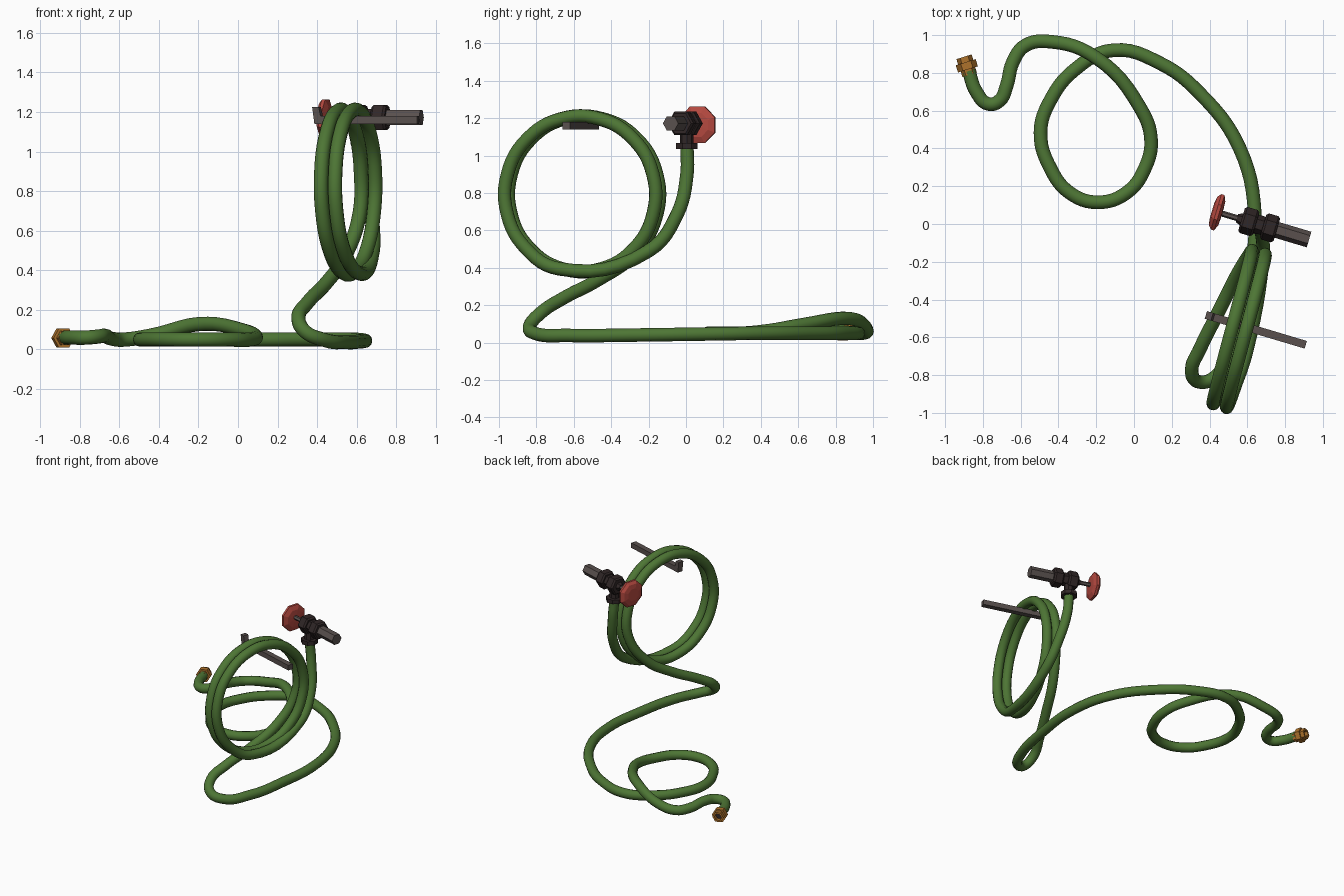
import bpy, bmesh, math
from mathutils import Vector, Matrix

old = bpy.data.objects.get("Cube")
if old:
    bpy.data.objects.remove(old, do_unlink=True)


def material(name, rgb):
    m = bpy.data.materials.new(name)
    m.use_nodes = True
    m.diffuse_color = (*rgb, 1)
    m.node_tree.nodes["Principled BSDF"].inputs["Base Color"].default_value = (*rgb, 1)
    return m


GREEN = material("hose green", (0.075, 0.18, 0.035))
RED = material("handle red", (0.45, 0.065, 0.05))
IRON = material("dark iron", (0.03, 0.02, 0.02))
STEEL = material("grey steel", (0.10, 0.08, 0.075))
BRASS = material("brass", (0.42, 0.17, 0.025))


def finish(name, bm, mat, matrix):
    bmesh.ops.recalc_face_normals(bm, faces=bm.faces)
    mesh = bpy.data.meshes.new(name)
    bm.to_mesh(mesh)
    bm.free()
    mesh.materials.append(mat)
    ob = bpy.data.objects.new(name, mesh)
    ob.matrix_world = matrix
    bpy.context.collection.objects.link(ob)
    return ob


def frame(origin, axis):
    return Matrix.Translation(origin) @ axis.to_track_quat('Z', 'Y').to_matrix().to_4x4()


def turned(name, profile, sides, origin, axis, mat, phase=0.0):
    """Faceted solid: profile of (distance along axis, radius)."""
    bm = bmesh.new()
    rings = []
    for s, r in profile:
        rings.append([bm.verts.new((r * math.cos(phase + math.tau * i / sides),
                                    r * math.sin(phase + math.tau * i / sides), s))
                      for i in range(sides)])
    for a, b in zip(rings, rings[1:]):
        for i in range(sides):
            j = (i + 1) % sides
            bm.faces.new((a[i], a[j], b[j], b[i]))
    bm.faces.new(rings[0])
    bm.faces.new(rings[-1])
    return finish(name, bm, mat, frame(origin, axis))


# Shared direction of tap, hook and coil axis
AXIS = Vector((0.958, -0.286, 0)).normalized()
ACROSS = Vector((-AXIS.y, AXIS.x, 0))
UP = Vector((0, 0, 1))

# Hose: drop from the tap
path = [(0.625, 0.005, 1.05), (0.64, 0.005, 0.9), (0.675, -0.05, 0.68), (0.68, -0.2, 0.49)]

# Hose: two turns of coil hanging on the hook
FIRST, LAST = -105, -735
for k in range(22):
    t = k / 21
    a = math.radians(FIRST + (LAST - FIRST) * t)
    centre = Vector((0.625 - 0.125 * t, -0.575 + 0.035 * t, 0.795))
    path.append(centre + 0.415 * (ACROSS * math.cos(a) + UP * math.sin(a)))

# Hose: fall from the coil and turn on the floor
path += [(0.54, -0.28, 0.47), (0.445, -0.47, 0.335), (0.35, -0.66, 0.235),
         (0.305, -0.775, 0.16), (0.34, -0.835, 0.09), (0.43, -0.81, 0.05),
         (0.54, -0.62, 0.038), (0.61, -0.3, 0.04), (0.64, 0.05, 0.045)]

# Hose: floor sweep, loop crossing over itself, and end bend
path += [(0.56, 0.4, 0.05), (0.35, 0.69, 0.05), (0.14, 0.85, 0.05), (-0.11, 0.92, 0.05),
         (-0.31, 0.82, 0.05), (-0.44, 0.66, 0.05), (-0.495, 0.485, 0.05),
         (-0.44, 0.29, 0.05), (-0.34, 0.165, 0.05), (-0.195, 0.115, 0.05),
         (-0.04, 0.165, 0.05), (0.06, 0.3, 0.05), (0.09, 0.45, 0.065),
         (0.03, 0.62, 0.095), (-0.2, 0.88, 0.128), (-0.44, 0.965, 0.07),
         (-0.575, 0.945, 0.05), (-0.64, 0.86, 0.055), (-0.675, 0.73, 0.07),
         (-0.71, 0.655, 0.065), (-0.77, 0.635, 0.06), (-0.835, 0.7, 0.06),
         (-0.875, 0.81, 0.06)]

curve = bpy.data.curves.new("hose", 'CURVE')
curve.dimensions = '3D'
curve.bevel_depth = 0.036
curve.bevel_resolution = 4
curve.resolution_u = 6
curve.use_fill_caps = True
spline = curve.splines.new('BEZIER')
spline.bezier_points.add(len(path) - 1)
for p, co in zip(spline.bezier_points, path):
    p.co = co
    p.handle_left_type = p.handle_right_type = 'AUTO'
spline.use_smooth = True
curve.materials.append(GREEN)
hose = bpy.data.objects.new("hose", curve)
bpy.context.collection.objects.link(hose)

# Tap: wheel, stem, two hexagonal nuts, joining barrel and supply pipe
TAP = Vector((0.44, 0.063, 1.172))
turned("tap_wheel", [(-0.028, 0.05), (-0.022, 0.085), (-0.005, 0.106), (0.012, 0.106),
                     (0.026, 0.07), (0.028, 0.03)],
       8, TAP - UP * 0.008, AXIS, RED, math.pi / 8)
turned("tap_stem", [(0.02, 0.016), (0.15, 0.016)], 6, TAP, AXIS, STEEL)
turned("tap_bonnet", [(0.11, 0.022), (0.15, 0.04)], 6, TAP, AXIS, IRON)


def nut(name, s, half, r):
    turned(name, [(s - half, r * 0.85), (s - half * 0.7, r), (s + half * 0.7, r),
                  (s + half, r * 0.85)], 6, TAP, AXIS, IRON)


nut("front_nut", 0.175, 0.04, 0.072)
nut("rear_nut", 0.292, 0.038, 0.072)
turned("tap_barrel", [(0.2, 0.05), (0.27, 0.05)], 6, TAP, AXIS, IRON)
turned("supply_pipe", [(0.3, 0.043), (0.508, 0.043)], 6, TAP, AXIS, STEEL)

# Tap outlet: neck and flange over the hose
OUTLET = Vector((0.625, 0.005, 1.035))
turned("outlet_neck", [(0.03, 0.036), (0.12, 0.036)], 8, OUTLET, UP, IRON)
turned("outlet_flange", [(0, 0.062), (0.032, 0.062)], 8, OUTLET, UP, IRON, math.pi / 8)

# Hook: flat bar with an upturned tip, extruded from its side outline
bm = bmesh.new()
outline = [(0, 0), (0.54, 0), (0.54, 0.04), (0.032, 0.04), (0.022, 0.085), (-0.012, 0.085)]
face = bm.faces.new([bm.verts.new((s, -0.021, z)) for s, z in outline])
grown = bmesh.ops.extrude_face_region(bm, geom=[face])["geom"]
bmesh.ops.translate(bm, verts=[v for v in grown if isinstance(v, bmesh.types.BMVert)],
                    vec=(0, 0.042, 0))
turn = Matrix.Rotation(math.atan2(AXIS.y, AXIS.x), 4, 'Z')
finish("hook_bar", bm, STEEL, Matrix.Translation((0.392, -0.485, 1.14)) @ turn)

# Brass end fitting with an open bore
END = Vector((-0.87, 0.79, 0.058))
AIM = Vector((-0.3, 0.95, 0)).normalized()
turned("end_fitting", [(0, 0.04), (0.03, 0.04), (0.03, 0.055), (0.07, 0.055), (0.07, 0.042),
                       (0.1, 0.042), (0.1, 0.027), (0.065, 0.027)], 6, END, AIM, BRASS)
turned("fitting_bore", [(0.066, 0.026), (0.07, 0.026)], 6, END, AIM, IRON)
